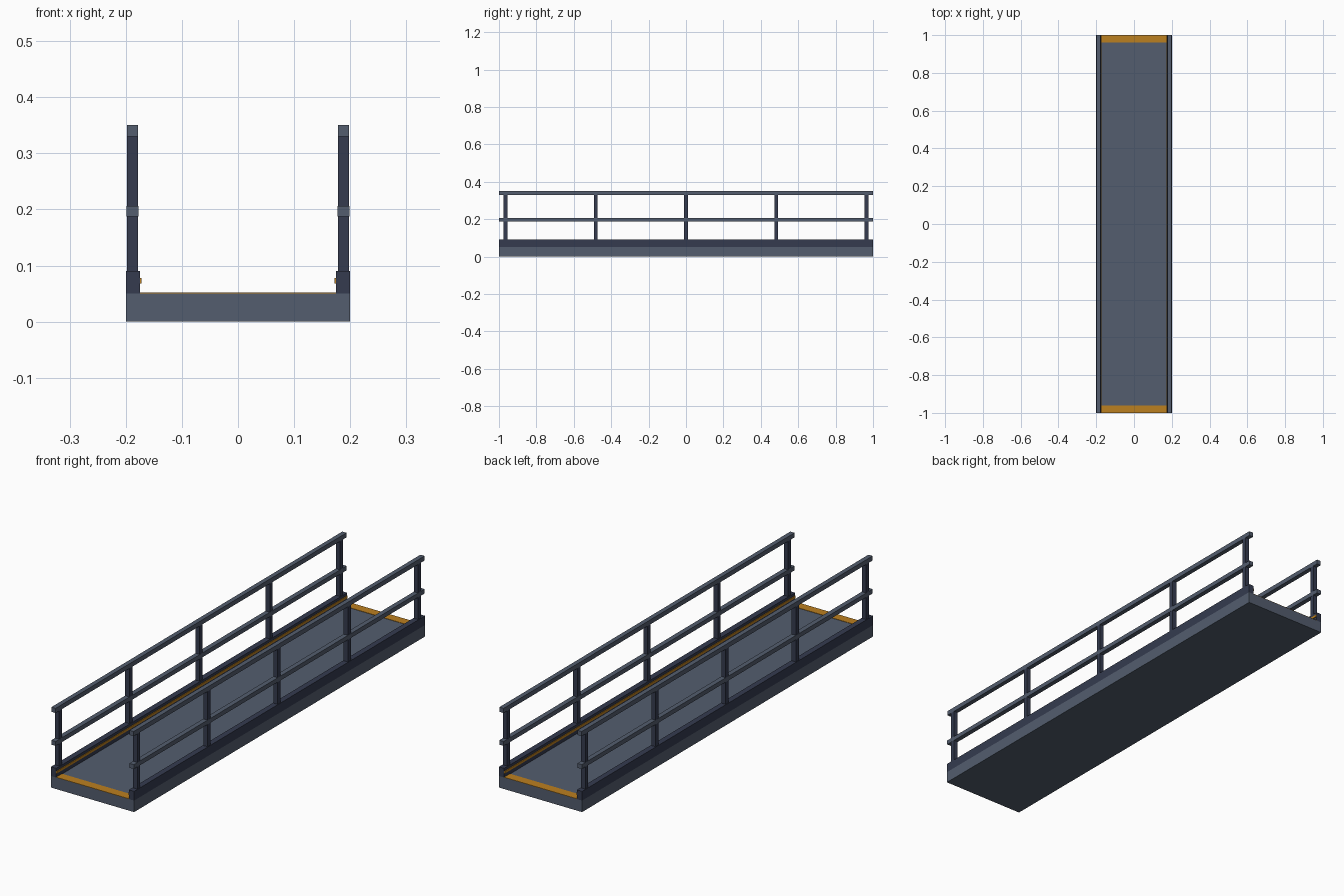
import bpy

cube = bpy.data.objects.get("Cube")
if cube:
    bpy.data.objects.remove(cube, do_unlink=True)


def make_material(name, color):
    mat = bpy.data.materials.new(name)
    mat.use_nodes = True
    mat.diffuse_color = (*color, 1)
    bsdf = next(n for n in mat.node_tree.nodes if n.type == "BSDF_PRINCIPLED")
    bsdf.inputs["Base Color"].default_value = (*color, 1)
    return mat


slate = make_material("slate grey", (0.087, 0.110, 0.156))
navy = make_material("dark navy", (0.035, 0.044, 0.078))
amber = make_material("amber", (0.50, 0.215, 0.014))


def box(name, low, high, mat):
    """Axis-aligned box between two corners."""
    bpy.ops.mesh.primitive_cube_add(size=1)
    obj = bpy.context.object
    obj.name = name
    for v in obj.data.vertices:
        v.co = [low[i] if v.co[i] < 0 else high[i] for i in range(3)]
    obj.data.materials.append(mat)
    return obj


# Walkway deck
box("deck", (-0.2, -1, 0), (0.2, 1, 0.05), slate)

# Warning plates across both ends of the deck
for end, y in (("front", -0.98), ("back", 0.98)):
    box(end + "_warning_plate", (-0.175, y - 0.02, 0.05),
        (0.175, y + 0.02, 0.0515), amber)


def side_box(name, side, inner, outer, y, z, mat):
    """Box on one side, given its distances from the centre line."""
    xs = sorted((side * inner, side * outer))
    return box(name, (xs[0], y[0], z[0]), (xs[1], y[1], z[1]), mat)


POST_YS = (-0.965, -0.4825, 0, 0.4825, 0.965)
FULL = (-1, 1)

for label, side in (("left", 1), ("right", -1)):
    # Kick board with a guide strip on its inner face
    side_box(label + "_kick_board", side, 0.175, 0.2, FULL, (0.05, 0.09), navy)
    side_box(label + "_guide_strip", side, 0.172, 0.175, FULL,
             (0.068, 0.078), amber)
    # Hand rail and middle rail
    side_box(label + "_hand_rail", side, 0.178, 0.198, FULL, (0.33, 0.35), slate)
    side_box(label + "_middle_rail", side, 0.1775, 0.1985, FULL,
             (0.187, 0.206), slate)
    # Upright posts
    for i, y in enumerate(POST_YS):
        side_box(f"{label}_post_{i + 1}", side, 0.178, 0.198,
                 (y - 0.01, y + 0.01), (0.09, 0.33), navy)
